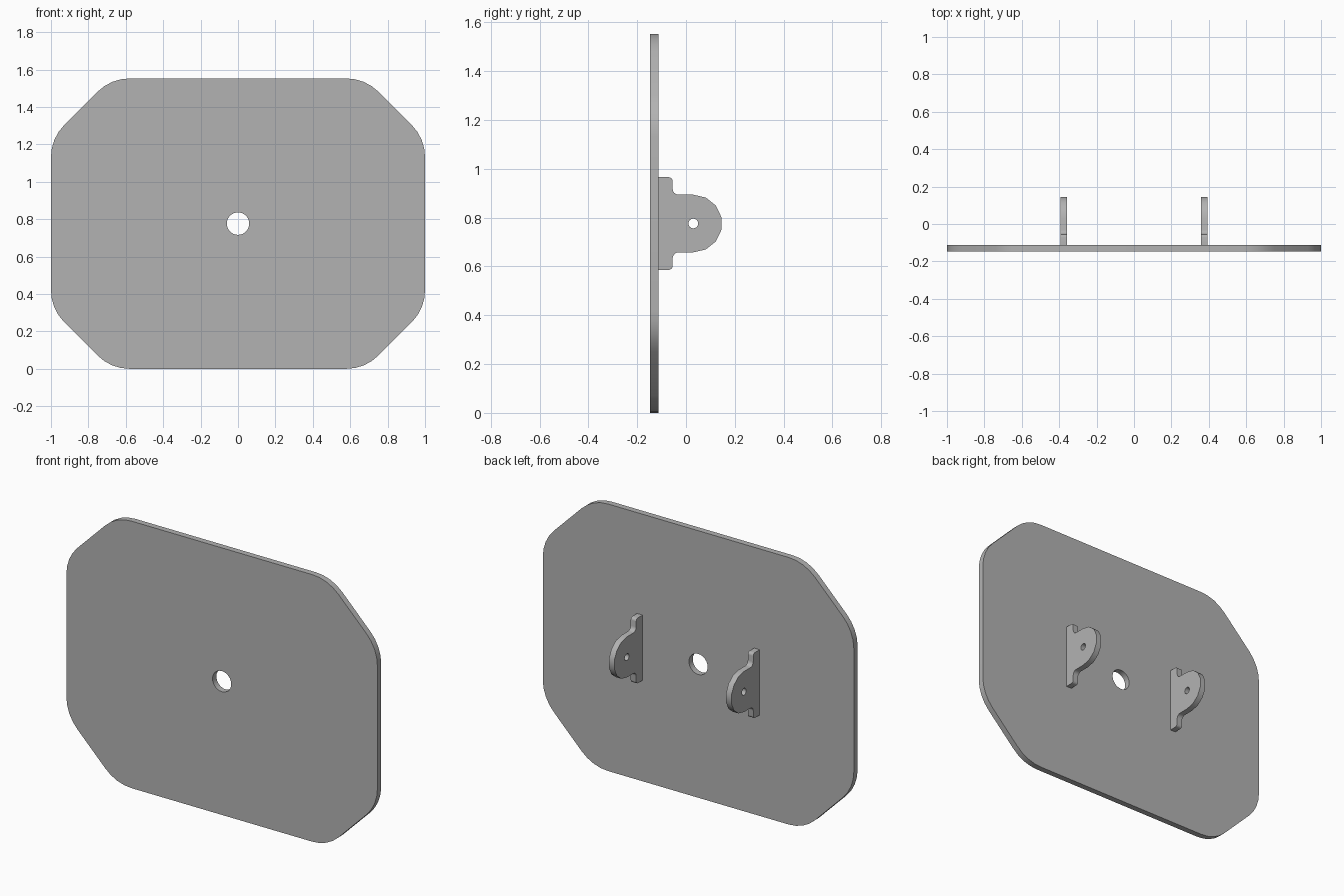
import bpy, bmesh, math
from mathutils import Vector

cube = bpy.data.objects.get("Cube")
if cube:
    bpy.data.objects.remove(cube, do_unlink=True)

MID_Z = 0.776          # height of the shared centre line
BACK_Y = -0.113        # rear face of the plate

steel = bpy.data.materials.new("plain grey metal")
steel.use_nodes = True
steel.diffuse_color = (0.45, 0.45, 0.45, 1)
steel.node_tree.nodes["Principled BSDF"].inputs["Base Color"].default_value = steel.diffuse_color


def arc(centre, radius, start, end, steps):
    """Points along an arc, angles in degrees."""
    angles = [math.radians(start + (end - start) * i / steps) for i in range(steps + 1)]
    return [Vector((centre[0] + radius * math.cos(a), centre[1] + radius * math.sin(a))) for a in angles]


def circle(centre, radius, steps):
    return arc(centre, radius, 0, 360, steps)[:-1]


def fillet(before, corner, after, radius, steps):
    """Replace a corner by a tangent arc."""
    p, a, b = Vector(corner), Vector(before), Vector(after)
    u, v = (a - p).normalized(), (b - p).normalized()
    half = u.angle(v) / 2
    centre = p + (u + v).normalized() * radius / math.sin(half)
    first = p + u * radius / math.tan(half) - centre
    last = p + v * radius / math.tan(half) - centre
    turn = math.pi - 2 * half
    return [centre + (first * math.sin((1 - i / steps) * turn) + last * math.sin(i / steps * turn))
            / math.sin(turn) for i in range(steps + 1)]


def make_part(name, loops, place, depth):
    """Fill an outline with holes and give it thickness."""
    bm = bmesh.new()
    edges = []
    for loop in loops:
        verts = [bm.verts.new(place(p)) for p in loop]
        edges += [bm.edges.new((v, verts[i - 1])) for i, v in enumerate(verts)]
    bmesh.ops.triangle_fill(bm, edges=edges, use_beauty=True)
    extruded = bmesh.ops.extrude_face_region(bm, geom=bm.faces[:], use_keep_orig=True)
    moved = [g for g in extruded["geom"] if isinstance(g, bmesh.types.BMVert)]
    bmesh.ops.translate(bm, verts=moved, vec=depth)
    bmesh.ops.recalc_face_normals(bm, faces=bm.faces[:])
    mesh = bpy.data.meshes.new(name)
    bm.to_mesh(mesh)
    bm.free()
    mesh.materials.append(steel)
    part = bpy.data.objects.new(name, mesh)
    bpy.context.collection.objects.link(part)
    bpy.ops.object.select_all(action="DESELECT")
    part.select_set(True)
    bpy.context.view_layer.objects.active = part
    bpy.ops.object.shade_smooth_by_angle(angle=math.radians(30))
    return part


# Plate: chamfered rectangle with softened corners and a centre hole
w, h, cut = 1.0, MID_Z, 0.32
corners = [(w, cut - h), (w, h - cut), (w - cut, h), (cut - w, h),
           (-w, h - cut), (-w, cut - h), (cut - w, -h), (w - cut, -h)]
outline = []
for i, corner in enumerate(corners):
    outline += fillet(corners[i - 1], corner, corners[(i + 1) % 8], 0.24, 4)
make_part("plate", [outline, circle((0, 0), 0.06, 32)],
          lambda p: (p.x, -0.148, p.y + MID_Z), (0, -0.148 * -1 + BACK_Y, 0))

# Brackets: flanged foot, rounded lug and pin hole
foot, lug, step, pin = 0.19, 0.118, -0.055, 0.03
upper = [Vector((BACK_Y, foot))]
upper += fillet((BACK_Y, foot), (step, foot), (step, lug), 0.016, 4)
upper += fillet((step, foot), (step, lug), (pin, lug), 0.025, 4)
lower = [Vector((p.x, -p.y)) for p in reversed(upper)]
profile = upper + arc((pin, 0), lug, 90, -90, 7) + lower
for name, x in (("left_bracket", 0.359), ("right_bracket", -0.394)):
    make_part(name, [profile, circle((pin, 0), 0.02, 16)],
              lambda p: (x, p.x, p.y + MID_Z), (0.035, 0, 0))
